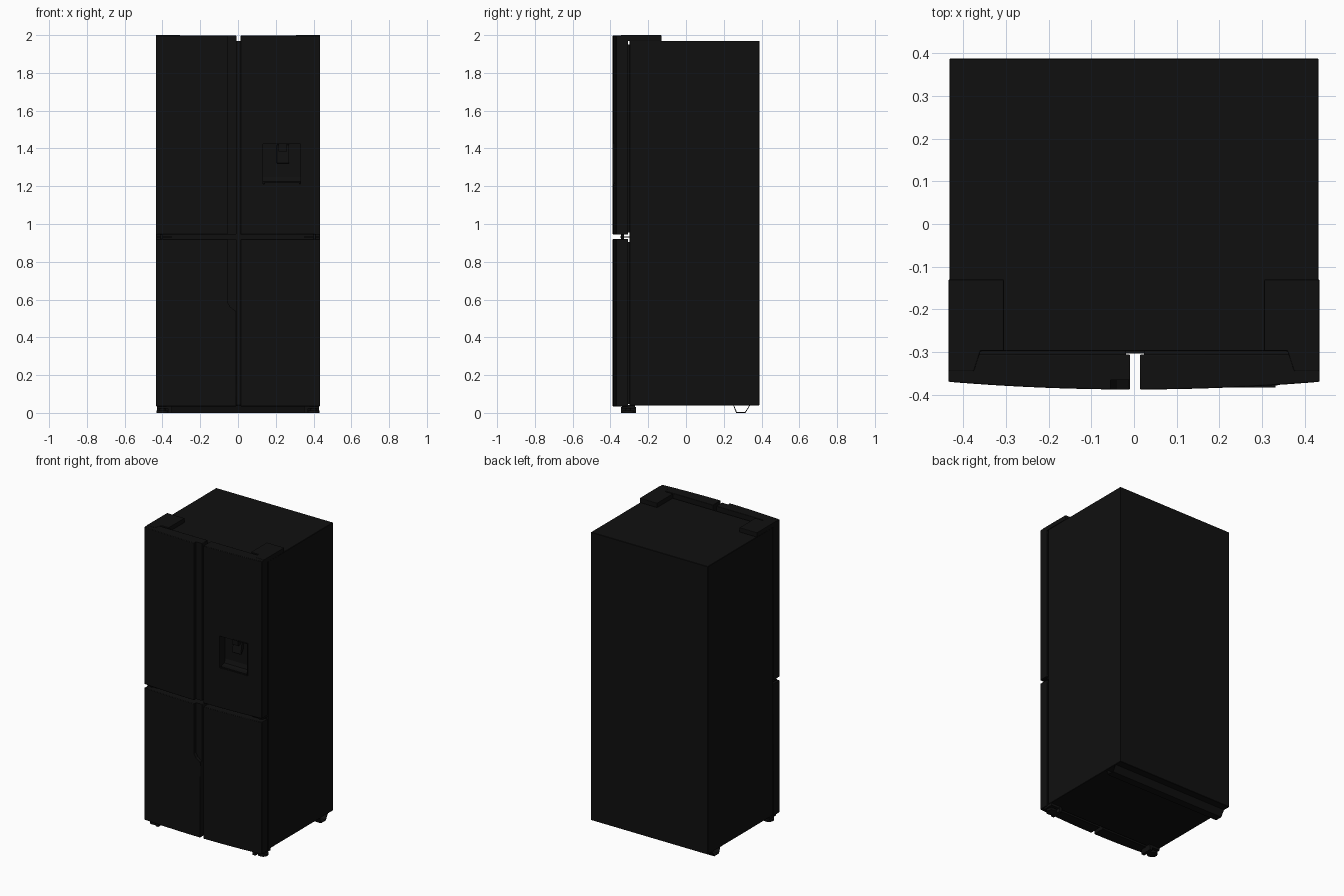
import bpy, bmesh

if "Cube" in bpy.data.objects:
    bpy.data.objects.remove(bpy.data.objects["Cube"])

black = bpy.data.materials.new("black_finish")
black.diffuse_color = (0.005, 0.005, 0.005, 1)
black.use_nodes = True
black.node_tree.nodes["Principled BSDF"].inputs["Base Color"].default_value = black.diffuse_color


def prism(name, pts, axis, a, b):
    """Extrude a 2D outline from a to b along x, y or z."""
    put = {'x': lambda p, t: (t, p[0], p[1]),
           'y': lambda p, t: (p[0], t, p[1]),
           'z': lambda p, t: (p[0], p[1], t)}[axis]
    bm = bmesh.new()
    face = bm.faces.new([bm.verts.new(put(p, a)) for p in pts])
    new = bmesh.ops.extrude_face_region(bm, geom=[face])['geom']
    for v in new:
        if isinstance(v, bmesh.types.BMVert):
            v.co['xyz'.index(axis)] = b
    bmesh.ops.recalc_face_normals(bm, faces=bm.faces)
    me = bpy.data.meshes.new(name)
    bm.to_mesh(me)
    bm.free()
    ob = bpy.data.objects.new(name, me)
    bpy.context.collection.objects.link(ob)
    me.materials.append(black)
    return ob


def box(name, x0, x1, y0, y1, z0, z1):
    return prism(name, [(x0, y0), (x1, y0), (x1, y1), (x0, y1)], 'z', z0, z1)


def cylinder(name, x, y, r, z0, z1):
    bpy.ops.mesh.primitive_cylinder_add(vertices=24, radius=r, depth=z1 - z0,
                                        location=(x, y, (z0 + z1) / 2))
    ob = bpy.context.object
    ob.name = name
    ob.data.materials.append(black)
    smooth(ob)
    return ob


def smooth(ob):
    bpy.ops.object.select_all(action='DESELECT')
    bpy.context.view_layer.objects.active = ob
    ob.select_set(True)
    bpy.ops.object.shade_smooth_by_angle()


def bevel(ob, width, segments=2):
    m = ob.modifiers.new("edge", 'BEVEL')
    m.width, m.segments, m.limit_method = width, segments, 'ANGLE'


def cut(ob, cutter):
    m = ob.modifiers.new("cut", 'BOOLEAN')
    m.operation, m.object, m.solver = 'DIFFERENCE', cutter, 'EXACT'
    cutter.hide_render = True
    cutter.hide_viewport = True


def front_y(x):
    return -0.388 + 0.018 * (x / 0.435) ** 2


# Cabinet
cabinet = box("cabinet", -0.433, 0.433, -0.298, 0.388, 0.04, 1.97)
bevel(cabinet, 0.002, 1)

# Four doors with a shared bowed front, and their gaskets
doors = {}
for side, x0, x1 in (("left", -0.435, -0.009), ("right", 0.014, 0.435)):
    for level, z0, z1 in (("lower", 0.035, 0.920), ("upper", 0.944, 1.998)):
        n = 14
        xs = [x0 + (x1 - x0) * i / n for i in range(n + 1)]
        outline = [(x, front_y(x)) for x in xs] + [(x1, -0.306), (x0, -0.306)]
        door = prism(f"{side}_{level}_door", outline, 'z', z0, z1)
        bevel(door, 0.003)
        doors[side, level] = door
        box(f"{side}_{level}_gasket", x0 + 0.01, x1 - 0.01, -0.307, -0.297,
            z0 + 0.012, min(z1, 1.965) - 0.015)

# Long grip recess along the inner edge of the left doors
grip = prism("grip_cutter", [(-0.055, 2.1), (-0.055, 0.585), (-0.04, 0.56),
                             (-0.012, 0.54), (0.0, 0.54), (0.0, 2.1)],
             'y', -0.45, -0.366)
for level in ("lower", "upper"):
    cut(doors["left", level], grip)

# Water dispenser alcove with a sloping floor
alcove = prism("alcove_cutter", [(-0.45, 1.21), (-0.38, 1.21), (-0.335, 1.225),
                                 (-0.325, 1.25), (-0.325, 1.425), (-0.45, 1.425)],
               'x', 0.13, 0.335)
cut(doors["right", "upper"], alcove)

# Dispenser nozzle, paddle, tray and frame
box("dispenser_nozzle", 0.215, 0.26, -0.370, -0.324, 1.385, 1.425)
paddle = prism("dispenser_paddle", [(-0.324, 1.42), (-0.340, 1.42), (-0.356, 1.325),
                                    (-0.350, 1.32), (-0.324, 1.36)],
               'x', 0.205, 0.27)
bevel(paddle, 0.002)
box("drip_tray", 0.14, 0.325, -0.380, -0.335, 1.205, 1.219)
for name, x0, x1, z0, z1 in (("left", 0.128, 0.133, 1.207, 1.428),
                             ("right", 0.332, 0.337, 1.207, 1.428),
                             ("bottom", 0.133, 0.332, 1.207, 1.212),
                             ("top", 0.133, 0.332, 1.423, 1.428)):
    box(f"alcove_frame_{name}", x0, x1, front_y((x0 + x1) / 2) - 0.001, -0.33, z0, z1)

# Middle strip on the cabinet behind the door gap
box("centre_flap", -0.03, 0.035, -0.304, -0.297, 0.96, 1.93)

for s, side in ((-1, "left"), (1, "right")):
    # Top hinge cover, stepped into the door top
    cover = prism(f"{side}_hinge_cover",
                  [(s * x, y) for x, y in ((0.435, -0.345), (0.375, -0.345), (0.36, -0.298),
                                           (0.305, -0.298), (0.305, -0.13), (0.435, -0.13))],
                  'z', 1.969, 2.0)
    bevel(cover, 0.003)
    # Middle hinge plate and pin between upper and lower door
    x0, x1 = sorted((s * 0.35, s * 0.43))
    box(f"{side}_middle_hinge", x0, x1, -0.35, -0.297, 0.929, 0.935)
    cylinder(f"{side}_middle_hinge_pin", s * 0.405, -0.335, 0.008, 0.915, 0.95)
    # Front levelling feet with brackets
    box(f"{side}_foot_bracket", x0, x1, -0.34, -0.27, 0.024, 0.041)
    cylinder(f"{side}_foot_stem", s * 0.4, -0.305, 0.015, 0.01, 0.04)
    cylinder(f"{side}_foot_pad", s * 0.4, -0.305, 0.032, 0.0, 0.013)
    box(f"{side}_roller", *sorted((s * 0.35, s * 0.37)), -0.345, -0.265, 0.0, 0.03)

# Rear support channel, thin walled and open at the ends
prism("rear_channel", [(0.25, 0.041), (0.265, 0.0), (0.315, 0.0), (0.34, 0.041),
                       (0.336, 0.041), (0.312, 0.004), (0.269, 0.004), (0.254, 0.041)],
      'x', -0.43, 0.43)

for door in doors.values():
    smooth(door)
